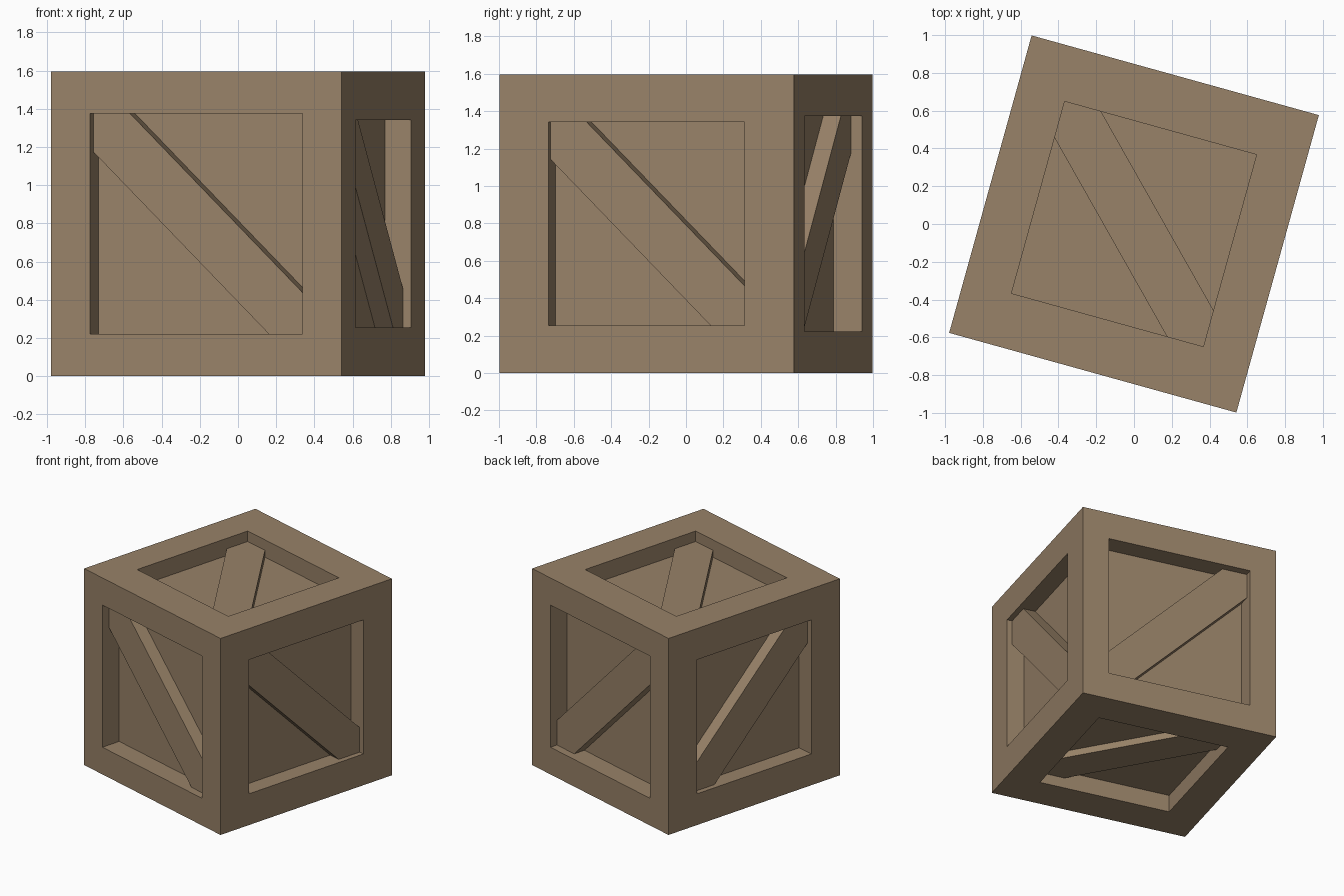
import bpy, bmesh, math
from mathutils import Matrix, Vector

cube = bpy.data.objects.get("Cube")
if cube:
    bpy.data.objects.remove(cube, do_unlink=True)

wood = bpy.data.materials.new("brown wood")
wood.use_nodes = True
colour = (0.314, 0.223, 0.138, 1)
wood.diffuse_color = colour
wood.node_tree.nodes["Principled BSDF"].inputs["Base Color"].default_value = colour

# Per axis: half size of crate, half size of opening, recess depth, brace setback
HALF = Vector((0.789, 0.817, 0.7975))
OPENING = (0.544, 0.577, 0.527)
RECESS = (0.14, 0.16, 0.14)
SETBACK = (0.042, 0.062, 0.085)
BRACE_CUT = 0.2
PLACE = Matrix.Translation((0, 0, HALF.z)) @ Matrix.Rotation(math.radians(-15.5), 4, "Z")


def finish(bm, name):
    bmesh.ops.recalc_face_normals(bm, faces=bm.faces)
    mesh = bpy.data.meshes.new(name)
    bm.to_mesh(mesh)
    bm.free()
    mesh.materials.append(wood)
    obj = bpy.data.objects.new(name, mesh)
    obj.matrix_world = PLACE
    bpy.context.collection.objects.link(obj)


def crate_body():
    """Box with a square recess sunk into every side."""
    bm = bmesh.new()
    bmesh.ops.create_cube(bm, size=2, matrix=Matrix.Diagonal((*HALF, 1)))
    bm.normal_update()
    for face in list(bm.faces):
        normal = face.normal.copy()
        axis = max(range(3), key=lambda i: abs(normal[i]))
        rim = bmesh.ops.extrude_discrete_faces(bm, faces=[face])["faces"][0]
        for vert in rim.verts:
            for i in range(3):
                if i != axis:
                    vert.co[i] = math.copysign(OPENING[axis], vert.co[i])
        floor = bmesh.ops.extrude_discrete_faces(bm, faces=[rim])["faces"][0]
        for vert in floor.verts:
            vert.co -= normal * RECESS[axis]
    finish(bm, "crate_body")


def brace(name, axis, side):
    """Diagonal board from corner to corner of a recess, with pointed ends."""
    s = OPENING[axis]
    t = s - BRACE_CUT
    outline = [(-s, s), (-t, s), (s, -t), (s, -s), (t, -s), (-s, t)]
    p, q = [i for i in range(3) if i != axis]
    bm = bmesh.new()
    verts = []
    for a, b in outline:
        co = Vector()
        co[p], co[q] = a, b
        co[axis] = side * (HALF[axis] - RECESS[axis])
        verts.append(bm.verts.new(co))
    base = bm.faces.new(verts)
    board = bmesh.ops.extrude_face_region(bm, geom=[base], use_keep_orig=True)["geom"]
    for item in board:
        if isinstance(item, bmesh.types.BMVert):
            item.co[axis] = side * (HALF[axis] - SETBACK[axis])
    finish(bm, name)


crate_body()
for axis, names in enumerate((("right", "left"), ("front", "back"), ("bottom", "top"))):
    for side, name in zip((-1, 1), names):
        brace(name + "_brace", axis, side)
